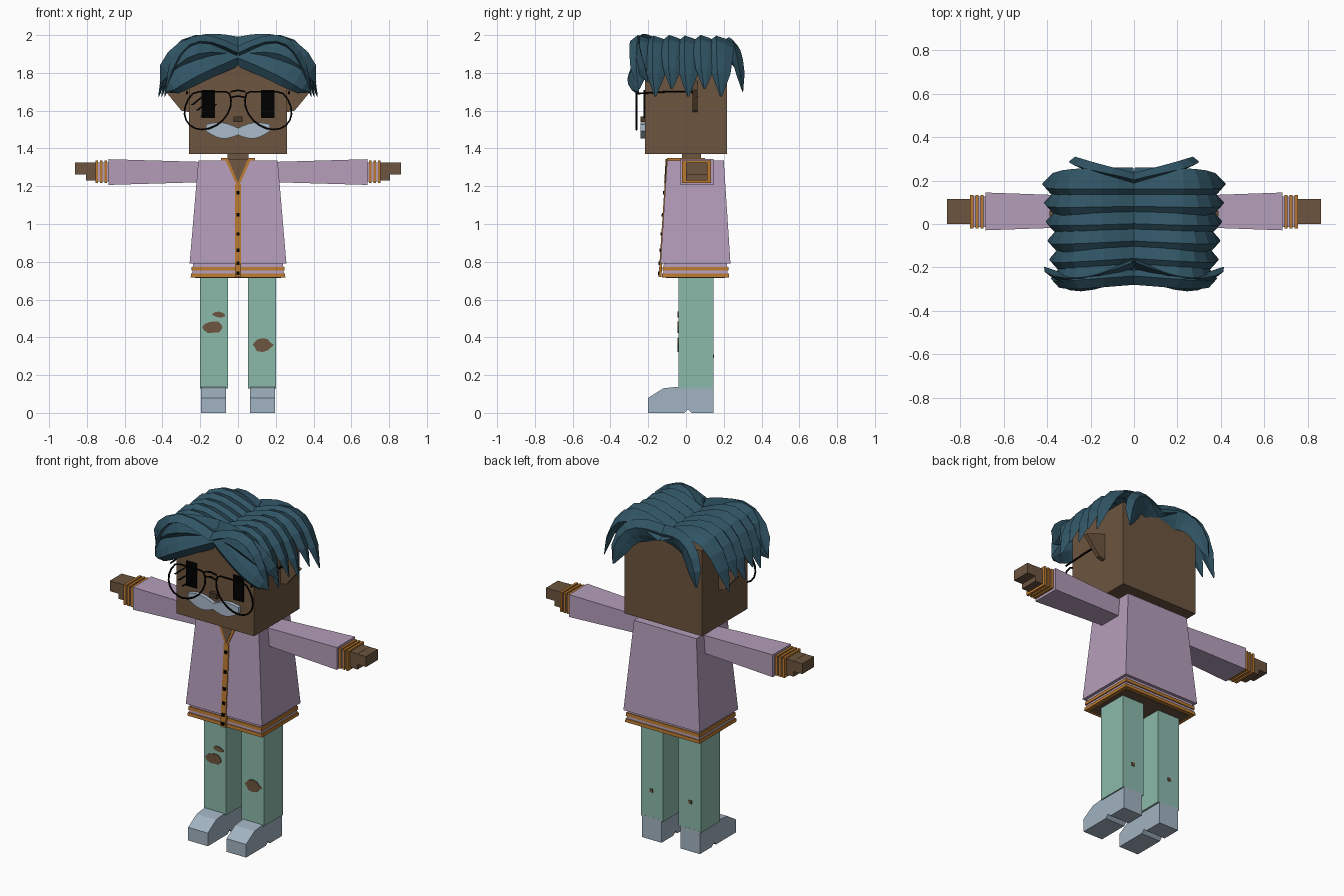
import bpy, bmesh, random
from math import sin, cos, pi, sqrt
from mathutils import Vector

random.seed(4)
if "Cube" in bpy.data.objects:
    bpy.data.objects.remove(bpy.data.objects["Cube"])


def material(name, *rgb):
    mat = bpy.data.materials.new(name)
    mat.use_nodes = True
    mat.diffuse_color = (*rgb, 1)
    mat.node_tree.nodes["Principled BSDF"].inputs["Base Color"].default_value = (*rgb, 1)
    return mat


SKIN = material("brown skin", 0.15, 0.09, 0.05)
LILAC = material("lilac cloth", 0.46, 0.34, 0.49)
ORANGE = material("orange trim", 0.48, 0.19, 0.03)
GREEN = material("sea green trousers", 0.26, 0.49, 0.41)
SHOE = material("pale blue shoe", 0.36, 0.45, 0.54)
HAIR = material("dark teal hair", 0.03, 0.09, 0.13)
WHISKER = material("pale blue grey whiskers", 0.4, 0.5, 0.6)
BLACK = material("black", 0, 0, 0)
DARK = material("dark brown nose", 0.06, 0.04, 0.02)


def link(name, data, mat):
    data.materials.append(mat)
    obj = bpy.data.objects.new(name, data)
    bpy.context.collection.objects.link(obj)


def skin(name, mat, loops):
    """Join equal-length point loops into a closed solid."""
    bm = bmesh.new()
    rings = [[bm.verts.new(point) for point in loop] for loop in loops]
    for lower, upper in zip(rings, rings[1:]):
        for i in range(len(lower)):
            bm.faces.new((lower[i - 1], lower[i], upper[i], upper[i - 1]))
    bm.faces.new(rings[0])
    bm.faces.new(rings[-1])
    bmesh.ops.recalc_face_normals(bm, faces=bm.faces)
    mesh = bpy.data.meshes.new(name)
    bm.to_mesh(mesh)
    bm.free()
    link(name, mesh, mat)


def rectangle(half_x, half_y, centre_x=0, centre_y=0):
    return [(centre_x + i * half_x, centre_y + j * half_y)
            for i, j in ((-1, -1), (1, -1), (1, 1), (-1, 1))]


def box(name, mat, centre, size):
    x, y, z = centre
    outline = rectangle(size[0] / 2, size[1] / 2, x, y)
    skin(name, mat, [[(a, b, z + end * size[2] / 2) for a, b in outline] for end in (-1, 1)])


def plate(name, mat, outline, front, back):
    """Extrude an x-z outline along y."""
    skin(name, mat, [[(x, y, z) for x, z in outline] for y in (front, back)])


def wire(name, points, closed=False):
    curve = bpy.data.curves.new(name, "CURVE")
    curve.dimensions = "3D"
    curve.bevel_depth = 0.005
    curve.bevel_resolution = 1
    spline = curve.splines.new("POLY")
    spline.points.add(len(points) - 1)
    for target, point in zip(spline.points, points):
        target.co = (*point, 1)
    spline.use_cyclic_u = closed
    link(name, curve, BLACK)


def lock(name, side, reach, root_y, tip_y, top, rise, drop, power,
         width=0.13, bulge=0, facing=None, steps=7):
    """A tapering, ridged lock that arches out from the parting and falls."""
    stations = [i / steps for i in range(steps + 1)]
    path = [Vector((reach * (0.85 * sin(pi * t / 2) + 0.15 * t ** 4),
                    root_y + (tip_y - root_y) * t + bulge * sin(pi * t),
                    top + rise * sin(pi * t) - drop * t ** power)) for t in stations]
    loops = []
    for i, (t, point) in enumerate(zip(stations, path)):
        along = (path[min(i + 1, steps)] - path[max(i - 1, 0)]).normalized()
        across = facing.cross(along).normalized() if facing else Vector((0, 1, 0))
        out = along.cross(across).normalized()
        taper = sqrt(1 - t ** 4) + 0.08
        across *= taper * width / 2
        out *= min(1, taper) * 0.033
        ring = [point - across, point - across * 0.4 + out, point + across * 0.3 + out * 0.5,
                point + across - out * 0.3, point - out * 0.7]
        loops.append([(v.x * side, v.y, v.z) for v in ring])
    skin(name, HAIR, loops)


# Head, neck and nose
box("head", SKIN, (0, 0, 1.63), (0.52, 0.435, 0.52))
box("neck", SKIN, (0, 0.03, 1.34), (0.11, 0.1, 0.08))
box("nose", DARK, (0, -0.22, 1.555), (0.05, 0.04, 0.03))

# Moustache: two swelling halves with raised tips
upper, lower = [], []
for i in range(-6, 7):
    t = i / 6
    thickness = 0.018 + 0.024 * abs(sin(pi * t))
    middle = 1.49 + 0.02 * t * t
    upper.append((0.17 * t, middle + thickness))
    lower.append((0.17 * t, middle - thickness))
plate("moustache", WHISKER, upper + lower[::-1], -0.24, -0.21)

# Jacket flares towards the hem
SHOULDER, WAIST = 1.335, 0.79


def jacket_ring(z, inset=0):
    flare = SHOULDER - z
    return [(x, y, z) for x, y in rectangle(0.21 + 0.085 * flare - inset,
                                            0.15 + 0.065 * flare - inset, 0, 0.05)]


def jacket_band(name, mat, bottom, top, inset=0):
    skin(name, mat, [jacket_ring(bottom, inset), jacket_ring(top, inset)])


jacket_band("jacket", LILAC, WAIST, SHOULDER)
jacket_band("hem", LILAC, 0.72, WAIST, 0.018)
for z in (0.717, 0.753):
    jacket_band("hem_stripe", ORANGE, z, z + 0.02, 0.012)
jacket_band("jacket_underside", SKIN, 0.713, 0.73, 0.035)


def chest_plate(name, mat, outline, lift):
    """A thin plate that follows the slope of the chest."""
    skin(name, mat, [[(x, jacket_ring(z)[0][1] - depth, z) for x, z in outline]
                     for depth in (lift, -0.01)])


# Placket, neckline and buttons
chest_plate("placket", ORANGE, rectangle(0.017, 0.245, 0, 0.965), 0.005)
for name, mat, half, tip, lift in (("neckline_trim", ORANGE, 0.07, 1.19, 0.005),
                                   ("neckline_skin", SKIN, 0.053, 1.22, 0.008)):
    chest_plate(name, mat, [(0, tip), (half, 1.345), (-half, 1.345)], lift)
for i in range(6):
    z = 0.74 + 0.045 * i + 0.008 * i * i
    chest_plate("button", BLACK, rectangle(0.009, 0.009, 0, z), 0.01)

# Teardrop lens outline with a flat brow
LENS_Y, BROW = -0.262, 1.7
lens = []
for i in range(20):
    a = 2 * pi * i / 20
    lens.append((0.16 + 0.12 * cos(a) - 0.03 * sin(a), min(BROW, 1.62 + 0.12 * sin(a))))

# Shoe side profile with a heel notch, y and z
LEG_BACK = 0.145
shoe_side = [(-0.2, 0), (-0.2, 0.08), (-0.12, 0.13), (-0.05, 0.138), (LEG_BACK, 0.138),
             (LEG_BACK, 0), (0.03, 0), (0.01, 0.02), (-0.01, 0)]

for s in (1, -1):
    # Eyes, ears and spectacles
    box("eye", BLACK, (s * 0.157, -0.22, 1.635), (0.07, 0.009, 0.15))
    plate("ear", SKIN, [(s * 0.25, 1.59), (s * 0.3, 1.6), (s * 0.39, 1.71), (s * 0.25, 1.76)],
          0.035, 0.06)
    wire("spectacle_frame", [(s * x, LENS_Y, z) for x, z in lens], True)
    wire("spectacle_arm", [(s * 0.27, y, z) for y, z in
                           ((LENS_Y, 1.69), (-0.1, BROW), (0.03, BROW), (0.06, 1.67))])

    # Collar flap, flared sleeve, striped cuff and stepped hand
    box("collar", ORANGE, (s * 0.07, 0, 1.34), (0.04, 0.2, 0.02))
    skin("sleeve", LILAC, [[(s * x, y, z) for y, z in rectangle(half_y, half_z, 0.058, 1.275)]
                           for x, half_y, half_z in ((0.2, 0.07, 0.054), (0.685, 0.087, 0.068))])
    box("cuff", LILAC, (s * 0.71, 0.056, 1.276), (0.08, 0.14, 0.1))
    for i in range(3):
        box("cuff_stripe", ORANGE, (s * (0.7 + 0.024 * i), 0.056, 1.276), (0.015, 0.154, 0.12))
    box("hand", SKIN, (s * 0.77, 0.057, 1.278), (0.07, 0.115, 0.095))
    box("fingers", SKIN, (s * 0.83, 0.057, 1.293), (0.065, 0.115, 0.063))

    # Trouser leg, calf mark and shoe
    box("trouser_leg", GREEN, (s * 0.127, 0.052, 0.43), (0.15, 0.185, 0.6))
    box("calf_mark", SKIN, (s * 0.13, LEG_BACK, 0.3), (0.02, 0.009, 0.02))
    skin("shoe", SHOE, [[(s * x, y, z) for y, z in shoe_side] for x in (0.063, 0.195)])

    # Overlapping side locks, with alternating lengths
    for i in range(6):
        y = -0.21 + 0.08 * i
        lock("side_hair", s, 0.38 + 0.008 * i, y, y - 0.04 + 0.007 * i, 1.905,
             0.08, 0.19 + 0.04 * (i % 2), 3)

    # Two layers of fringe, and a lock over each rear corner
    front, back = Vector((0, -1, 0)), Vector((0, 1, 0))
    lock("fringe_lower", s, 0.38, -0.2, -0.25, 1.91, 0, 0.21, 1, bulge=-0.05, facing=front)
    lock("fringe_upper", s, 0.41, -0.18, -0.2, 1.92, 0.04, 0.17, 2, bulge=-0.07, facing=front)
    lock("back_hair", s, 0.28, 0.2, 0.3, 1.9, 0.03, 0.2, 3, facing=back)

# Double bridge and glare strokes
for z in (BROW, BROW - 0.03):
    wire("spectacle_bridge", [(-0.04, LENS_Y, z), (0, LENS_Y, z + 0.008), (0.04, LENS_Y, z)])
for i in range(3):
    x, z, run = -0.25 + 0.025 * i, 1.63 - 0.03 * i, 0.08
    plate("lens_stroke", BLACK, [(x, z), (x + 0.015, z), (x + run + 0.01, z + run * 0.8),
                                 (x + run, z + run * 0.8)], LENS_Y, LENS_Y + 0.005)

# Ragged tears on the trouser fronts: centre, width and height
for x, z, width, height in ((-0.13, 0.455, 0.11, 0.07), (-0.1, 0.52, 0.07, 0.03),
                            (0.13, 0.36, 0.11, 0.07)):
    tear = []
    for i in range(12):
        a, ragged = 2 * pi * i / 12, random.uniform(0.4, 0.56)
        tear.append((x + width * ragged * cos(a), z + height * ragged * sin(a)))
    plate("knee_tear", SKIN, tear, -0.045, -0.038)
